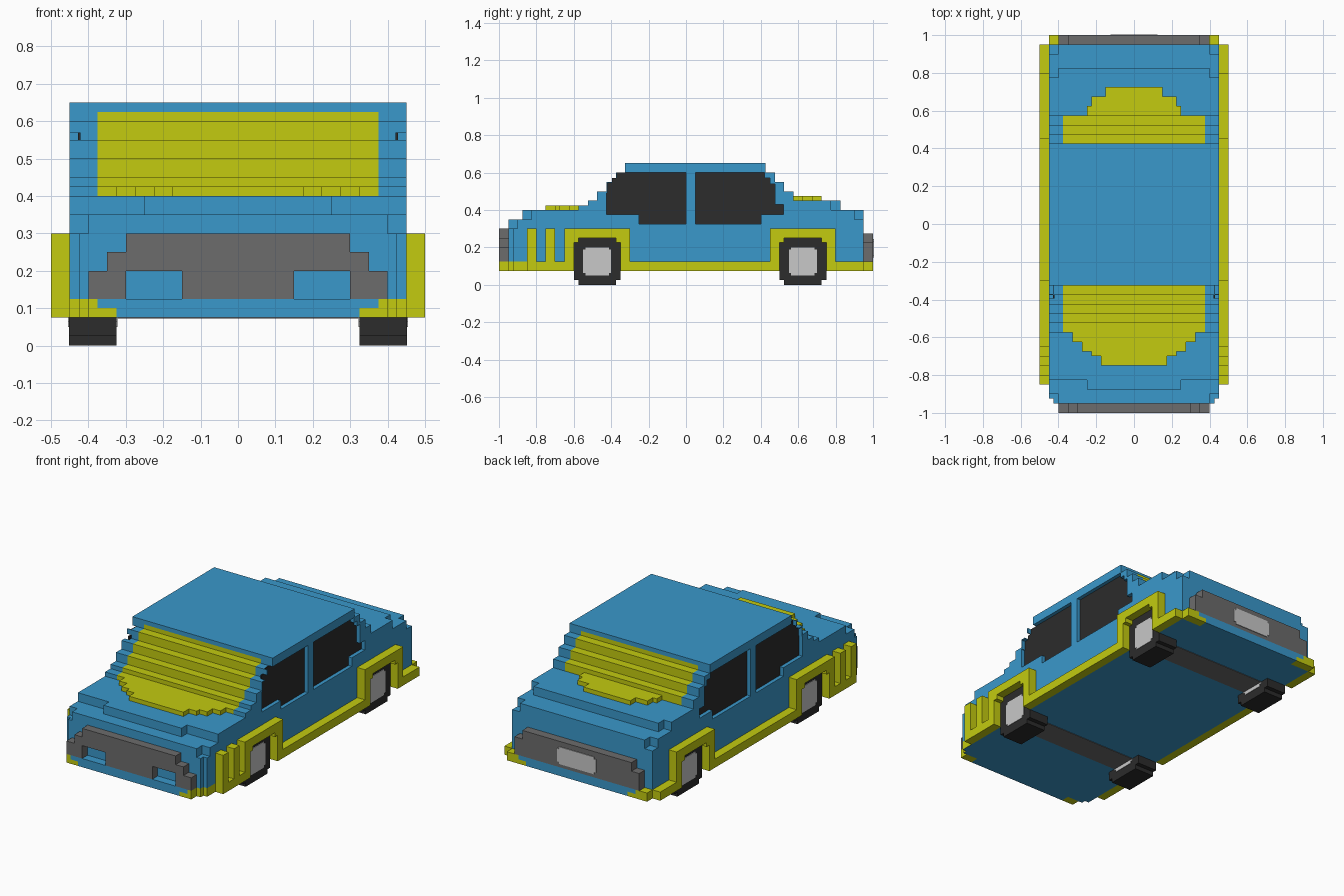
import bpy, bmesh
from mathutils import Vector

if "Cube" in bpy.data.objects:
    bpy.data.objects.remove(bpy.data.objects["Cube"])


def material(name, r, g, b):
    m = bpy.data.materials.new(name)
    m.diffuse_color = (r, g, b, 1)
    m.use_nodes = True
    m.node_tree.nodes["Principled BSDF"].inputs["Base Color"].default_value = m.diffuse_color
    return m


BLUE = material("blue paint", .042, .314, .597)
YELLOW = material("yellow trim", .546, .597, .005)
GREY = material("grey bumper", .15, .15, .15)
BLACK = material("black rubber and glass", .025, .025, .025)
SILVER = material("light silver", .578, .578, .578)


def prism(name, pts, lo, hi, mat, axis="x"):
    """Extrude a 2D outline from lo to hi along an axis."""
    place = {"x": lambda a, b, h: (h, a, b),
             "y": lambda a, b, h: (a, h, b),
             "z": lambda a, b, h: (a, b, h)}[axis]
    bm = bmesh.new()
    low = [bm.verts.new(place(a, b, lo)) for a, b in pts]
    top = [bm.verts.new(place(a, b, hi)) for a, b in pts]
    bm.faces.new(low)
    bm.faces.new(top)
    for i in range(len(pts)):
        j = (i + 1) % len(pts)
        bm.faces.new((low[i], low[j], top[j], top[i]))
    bmesh.ops.recalc_face_normals(bm, faces=bm.faces)
    mesh = bpy.data.meshes.new(name)
    bm.to_mesh(mesh)
    bm.free()
    obj = bpy.data.objects.new(name, mesh)
    bpy.context.collection.objects.link(obj)
    mesh.materials.append(mat)
    return obj


def box(name, x, y, z, mat):
    return prism(name, [(x[0], y[0]), (x[1], y[0]), (x[1], y[1]), (x[0], y[1])],
                 z[0], z[1], mat, "z")


def chamfered(cx, cy, w, h, c):
    """Rectangle outline with one square notch at every corner."""
    return [(cx + sx * a, cy + sy * b) for sx, sy, flip in
            ((-1, -1, 0), (1, -1, 1), (1, 1, 0), (-1, 1, 1))
            for a, b in (((w, h - c), (w - c, h - c), (w - c, h)),
                         ((w - c, h), (w - c, h - c), (w, h - c)))[flip]]


def mirrored(half):
    """Close a half outline (x > 0) symmetrically about x = 0."""
    return half + [(-a, b) for a, b in reversed(half)]


def span(s, a, b):
    return tuple(sorted((s * a, s * b)))


def carve(obj, cutter):
    mod = obj.modifiers.new("cut", "BOOLEAN")
    mod.object = cutter
    mod.solver = "EXACT"
    cutter.hide_render = True
    bpy.context.view_layer.objects.active = obj
    bpy.ops.object.modifier_apply(modifier=mod.name)
    bpy.data.objects.remove(cutter)


def paint(obj, cuts, rule):
    """Cut faces along (axis, position) planes, paint yellow where rule holds."""
    bm = bmesh.new()
    bm.from_mesh(obj.data)
    bmesh.ops.triangulate(bm, faces=bm.faces[:])
    for axis, pos in cuts:
        n = Vector((axis == "x", axis == "y", axis == "z"))
        bmesh.ops.bisect_plane(bm, geom=bm.verts[:] + bm.edges[:] + bm.faces[:],
                               plane_co=n * pos, plane_no=n, dist=1e-5)
    bm.normal_update()
    obj.data.materials.append(YELLOW)
    for f in bm.faces:
        f.material_index = int(rule(f.calc_center_median(), f.normal))
    bm.to_mesh(obj.data)
    bm.free()


# Body: stepped side profile
profile = [(-.95, .075), (-.95, .35), (-.875, .35), (-.875, .4), (-.575, .4),
           (-.575, .425), (-.525, .425), (-.525, .45), (-.475, .45), (-.475, .5),
           (-.425, .5), (-.425, .55), (-.375, .55), (-.375, .6), (-.325, .6),
           (-.325, .65), (.425, .65), (.425, .6), (.475, .6), (.475, .55),
           (.525, .55), (.525, .5), (.575, .5), (.575, .45), (.825, .45),
           (.825, .4), (.95, .4), (.95, .075)]
body = prism("body", profile, -.45, .45, BLUE)

front_window = [(-.425, .375), (-.25, .375), (-.25, .325), (0, .325), (0, .6),
                (-.37, .6), (-.37, .57), (-.395, .57), (-.395, .545),
                (-.42, .545), (-.42, .49), (-.425, .49)]
rear_window = [(.05, .325), (.4, .325), (.4, .375), (.52, .375), (.52, .43),
               (.475, .43), (.475, .54), (.45, .54), (.45, .57), (.42, .57),
               (.42, .6), (.05, .6)]

for s in (1, -1):
    # Corner notches on hood, nose and tail
    carve(body, box("cut", span(s, .25, .6), (-1.2, -.825), (.35, .5), BLUE))
    carve(body, box("cut", span(s, .4, .6), (-1.2, -.9), (.3, .5), BLUE))
    carve(body, box("cut", span(s, .425, .6), (-1.2, -.925), (0, .32), BLUE))
    carve(body, box("cut", span(s, .4, .6), (.775, 1.2), (.4, .6), BLUE))
    carve(body, box("cut", span(s, .4, .6), (.9, 1.2), (.35, .6), BLUE))
    # Recessed side windows
    for name, pts in (("front_side_window", front_window),
                      ("rear_side_window", rear_window)):
        carve(body, prism("cut", pts, *span(s, .425, .6), BLUE))
        prism(name, pts, *span(s, .421, .428), BLACK)


def body_yellow(c, n):
    sill = c.z < .125 and abs(n.z) < .5
    glass = abs(c.x) < .375 and c.z < .625 and abs(n.x) < .5 and n.z > -.5
    front = -.58 < c.y < -.32 and c.z > .401
    rear = .42 < c.y < .58 and c.z > .451
    return sill or (glass and (front or rear))


paint(body, [("z", .125), ("z", .625), ("x", .375), ("x", -.375)], body_yellow)

# Raised yellow panels on hood and rear deck
prism("hood_panel", mirrored([(.175, -.75), (.175, -.7), (.225, -.7), (.225, -.675),
                              (.275, -.675), (.275, -.625), (.325, -.625),
                              (.325, -.575)]), .399, .425, YELLOW, "z")
prism("deck_panel", mirrored([(.25, .575), (.25, .625), (.225, .625), (.225, .675),
                              (.15, .675), (.15, .725)]), .449, .475, YELLOW, "z")

# Lips under the bumpers, yellow at the corners
for name, w, y in (("front_lip", .4, (-1, -.95)), ("rear_lip", .45, (.95, 1))):
    lip = box(name, (-w, w), y, (.075, .125), BLUE)
    paint(lip, [("z", .1), ("x", .375), ("x", -.375), ("x", .325), ("x", -.325)],
          lambda c, n: abs(c.x) > .375 or (abs(c.x) > .325 and c.z < .1))

# Bumpers: the front one has two light openings
prism("front_bumper", mirrored([(.15, .125), (.15, .2), (.3, .2), (.3, .125),
                                (.4, .125), (.4, .2), (.35, .2), (.35, .25),
                                (.3, .25), (.3, .3)]), -1, -.95, GREY, "y")
prism("rear_bumper", mirrored([(.4, .125), (.4, .225), (.35, .225), (.35, .275)]),
      .95, 1, GREY, "y")
prism("rear_plate", chamfered(0, .195, .125, .05, .0125), .999, 1.004, SILVER, "y")


# Side skirts with vents and wheel arches
def arch(c):
    """Inner edge of a wheel arch, from rear to front."""
    half = [(.125, .075), (.125, .225), (.1, .225), (.1, .25)]
    return [(c + a, b) for a, b in mirrored(half)]


skirt = [(-.85, .075)]
for a, b in ((-.85, -.8), (-.75, -.7), (-.65, -.3), (.45, .8)):
    skirt += [(a, .125), (a, .3), (b, .3), (b, .125)]
skirt.remove((-.85, .125))
skirt += [(.95, .125), (.95, .075)] + arch(.625) + arch(-.475)

for s in (1, -1):
    prism("side_skirt", skirt, *span(s, .45, .5), YELLOW)
    # Wheels with hubs showing on both faces
    for y in (-.475, .625):
        prism("tyre", chamfered(y, .125, .125, .125, .025),
              *span(s, .325, .452), BLACK)
        prism("hub", chamfered(y, .125, .075, .075, .0125),
              *span(s, .322, .455), SILVER)

# Axles, flush with the underside
for y in (-.475, .625):
    box("axle", (-.325, .325), (y - .075, y + .075), (.072, .08), GREY)
